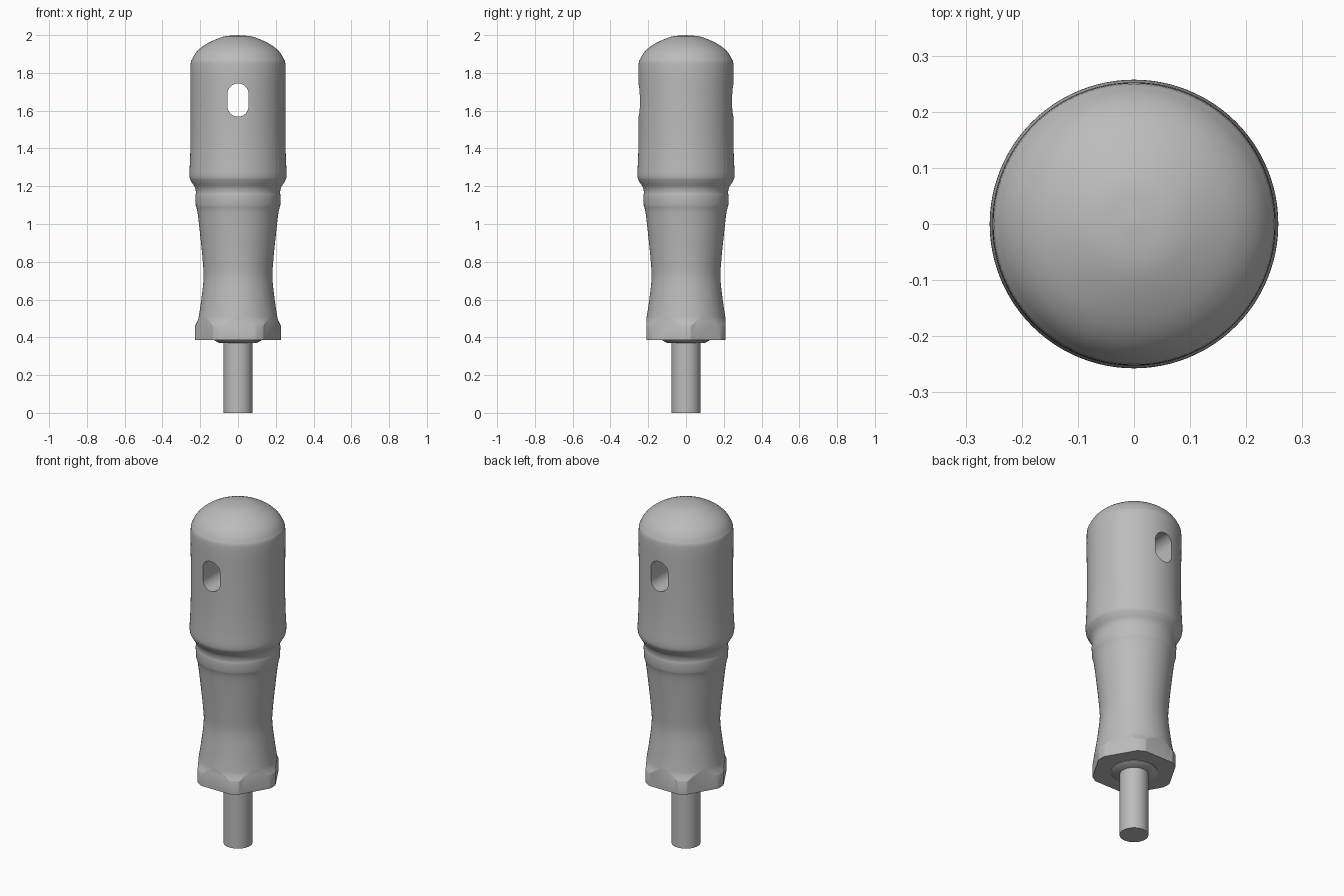
import bpy
import bmesh
import math
from mathutils import Vector, Matrix

cube = bpy.data.objects.get("Cube")
if cube:
    bpy.data.objects.remove(cube)

grey = bpy.data.materials.new("plain_grey")
grey.use_nodes = True
GREY = (0.5, 0.5, 0.5, 1)
grey.diffuse_color = GREY
grey.node_tree.nodes["Principled BSDF"].inputs["Base Color"].default_value = GREY


def make_object(name, bm):
    bmesh.ops.recalc_face_normals(bm, faces=bm.faces)
    mesh = bpy.data.meshes.new(name)
    bm.to_mesh(mesh)
    bm.free()
    mesh.materials.append(grey)
    obj = bpy.data.objects.new(name, mesh)
    bpy.context.collection.objects.link(obj)
    return obj


def lathe(name, profile, steps):
    """Turn a list of (radius, height) points around the z axis."""
    bm = bmesh.new()
    verts = [bm.verts.new((r, 0, z)) for r, z in profile]
    edges = [bm.edges.new(pair) for pair in zip(verts, verts[1:])]
    bmesh.ops.spin(bm, geom=verts + edges, axis=(0, 0, 1), cent=(0, 0, 0),
                   angle=math.tau, steps=steps, use_duplicate=False)
    bmesh.ops.remove_doubles(bm, verts=bm.verts, dist=0.0001)
    return make_object(name, bm)


def smooth_path(points, cuts=5):
    """Run a smooth curve through the given points."""
    pts = [Vector(p) for p in points]
    pts = [pts[0] * 2 - pts[1]] + pts + [pts[-1] * 2 - pts[-2]]
    path = []
    for a, b, c, d in zip(pts, pts[1:], pts[2:], pts[3:]):
        for i in range(cuts):
            t = i / cuts
            path.append(0.5 * (2 * b + (c - a) * t + (2 * a - 5 * b + 4 * c - d) * t**2
                               + (3 * b - a - 3 * c + d) * t**3))
    return [tuple(p) for p in path] + [tuple(points[-1])]


def cut(target, cutter, operation):
    cutter.hide_render = True
    mod = target.modifiers.new(operation.lower(), "BOOLEAN")
    mod.object, mod.operation, mod.solver = cutter, operation, "EXACT"
    bpy.context.view_layer.objects.active = target
    bpy.ops.object.modifier_apply(modifier=mod.name)
    bpy.data.objects.remove(cutter)


def shade(obj):
    bpy.ops.object.select_all(action="DESELECT")
    obj.select_set(True)
    bpy.context.view_layer.objects.active = obj
    bpy.ops.object.shade_smooth_by_angle(angle=math.radians(30))


# Turned grip: flared foot, waist, shoulder groove, barrel and dome
waist = smooth_path([(0.227, 0.46), (0.213, 0.49), (0.206, 0.52), (0.193, 0.61), (0.182, 0.72),
                     (0.188, 0.82), (0.198, 0.92), (0.209, 1.02), (0.216, 1.07), (0.224, 1.1)])
barrel = smooth_path([(0.225, 1.15), (0.223, 1.17), (0.229, 1.195), (0.247, 1.225),
                      (0.257, 1.255), (0.254, 1.34), (0.251, 1.45), (0.251, 1.65), (0.252, 1.83),
                      (0.241, 1.877), (0.211, 1.92), (0.16, 1.957), (0.08, 1.991), (0, 2)])
grip = lathe("grip", [(0, 0.387), (0.227, 0.387)] + waist + barrel, 96)

# Hexagonal flats ground into the foot
flats = lathe("hex_cutter", [(0, 0.3), (0.24, 0.3), (0.24, 0.56),
                             (0.6, 0.56), (0.6, 2.2), (0, 2.2)], 6)
cut(grip, flats, "INTERSECT")

# Lanyard slot through the barrel, front to back
bm = bmesh.new()
half_width, straight, middle = 0.056, 0.032, 1.656
outline = []
for end in (0, 1):
    for i in range(17):
        a = math.pi * (end + i / 16)
        z = middle + half_width * math.sin(a) + (straight, -straight)[end]
        outline.append(bm.verts.new((half_width * math.cos(a), -0.5, z)))
face = bm.faces.new(outline)
swept = bmesh.ops.extrude_face_region(bm, geom=[face])["geom"]
bmesh.ops.translate(bm, vec=(0, 1, 0),
                    verts=[v for v in swept if isinstance(v, bmesh.types.BMVert)])
cut(grip, make_object("slot_cutter", bm), "DIFFERENCE")
shade(grip)

# Chamfered collar under the foot
shade(lathe("collar", [(0, 0.39), (0.125, 0.39), (0.125, 0.384), (0.1, 0.37), (0, 0.37)], 64))

# Straight shaft
shade(lathe("shaft", [(0, 0.38), (0.077, 0.38), (0.077, 0), (0, 0)], 64))
